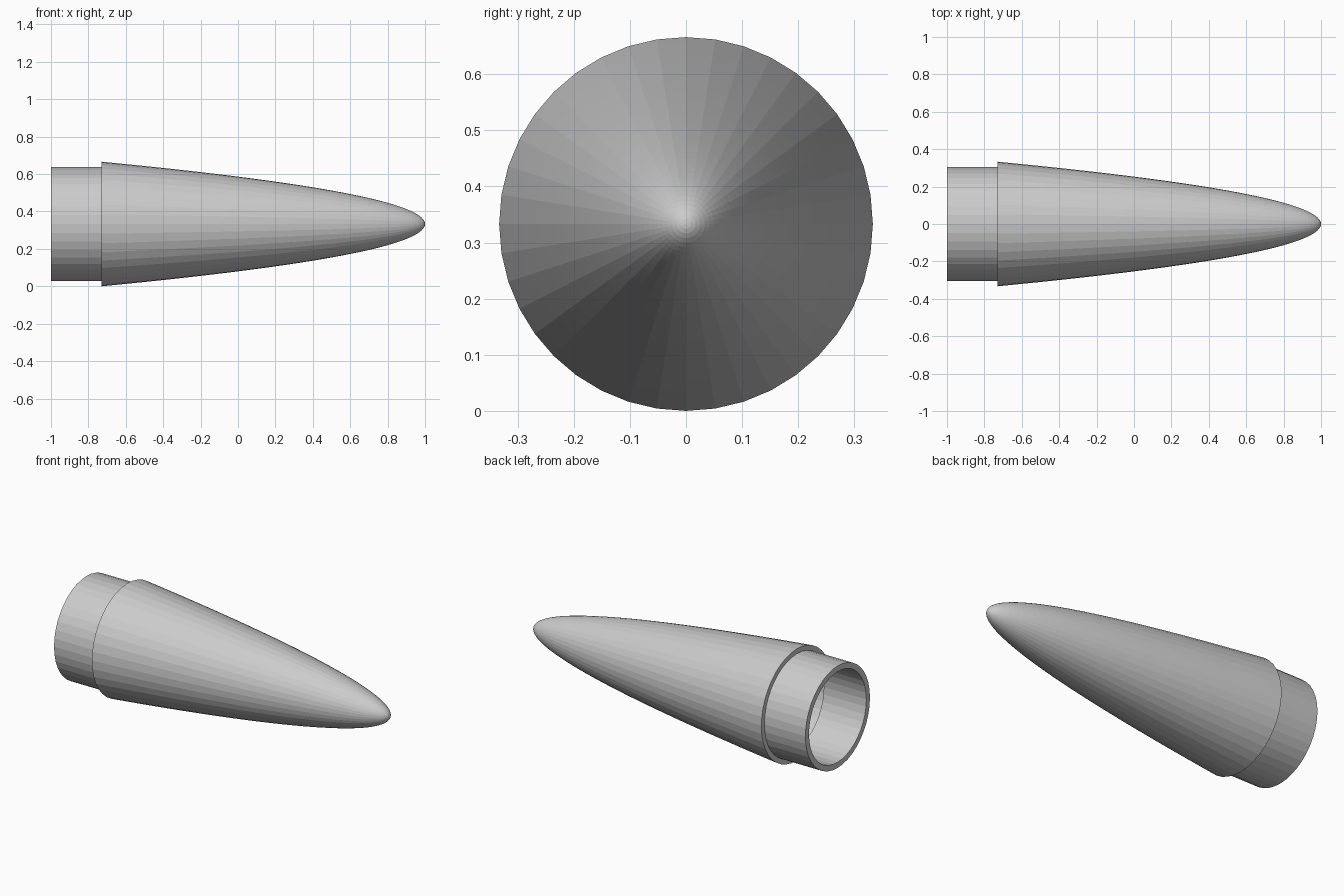
import bpy
import bmesh
import math
from mathutils import Vector

default = bpy.data.objects.get("Cube")
if default:
    bpy.data.objects.remove(default, do_unlink=True)

SIDES = 40
RINGS = 40
RADIUS = 0.333          # cone base radius, also the height of the axis
BASE_X, TIP_X = -0.73, 1.0
WALL = 0.033


def lathe(name, profile, closed):
    """Revolve (x, radius) points about the long axis."""
    bm = bmesh.new()
    verts = [bm.verts.new((x, 0, r)) for x, r in profile]
    edges = [bm.edges.new(pair) for pair in zip(verts, verts[1:])]
    if closed:
        edges.append(bm.edges.new((verts[-1], verts[0])))
    bmesh.ops.spin(bm, geom=verts + edges, cent=Vector(), axis=Vector((1, 0, 0)),
                   angle=math.tau, steps=SIDES, use_duplicate=False)
    bmesh.ops.remove_doubles(bm, verts=bm.verts, dist=1e-5)
    bmesh.ops.recalc_face_normals(bm, faces=bm.faces)
    mesh = bpy.data.meshes.new(name)
    bm.to_mesh(mesh)
    bm.free()
    obj = bpy.data.objects.new(name, mesh)
    obj.location.z = RADIUS
    bpy.context.collection.objects.link(obj)
    return obj


def parabola(start_radius, wall):
    """Points from the given outer radius to the base, rings closer at the tip."""
    points = []
    for i in range(RINGS + 1):
        r = start_radius + (RADIUS - start_radius) * i / RINGS
        x = TIP_X - (TIP_X - BASE_X) * (r / RADIUS) ** 2
        points.append((x, r - wall))
    return points


# Hollow parabolic cone: outer skin from tip to base, then inner skin back
outer = parabola(0, 0)
inner = parabola(WALL, WALL)
lathe("cone_shell", outer + inner[::-1], closed=False)

# Open tubular shoulder that plugs into the cone base
OUT, BORE, END = 0.304, 0.27, -0.72
lathe("shoulder", [(-1, BORE), (-1, OUT), (END, OUT), (END, BORE)], closed=True)
